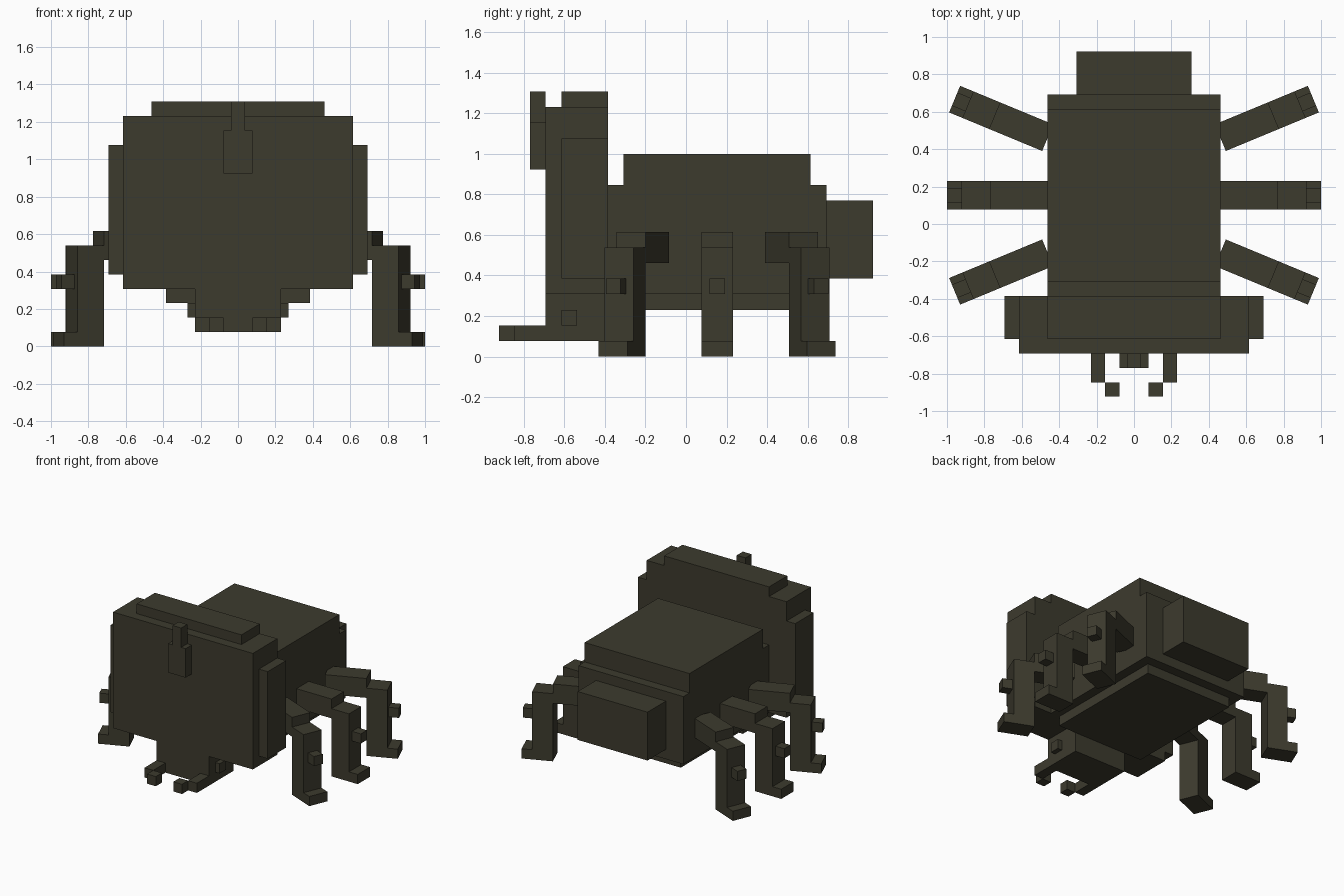
import bpy
import bmesh
import math
from mathutils import Matrix, Vector

cube = bpy.data.objects.get("Cube")
if cube:
    bpy.data.objects.remove(cube, do_unlink=True)

U = 1 / 13  # block size

shell = bpy.data.materials.new("dark olive")
shell.use_nodes = True
olive = (0.046, 0.043, 0.027, 1)
shell.diffuse_color = olive
bsdf = next(n for n in shell.node_tree.nodes if n.type == 'BSDF_PRINCIPLED')
bsdf.inputs["Base Color"].default_value = olive
bsdf.inputs["Roughness"].default_value = 0.9


def blocks(name, boxes, matrix=None):
    """One object from boxes given as (x0, x1, y0, y1, z0, z1) in block units."""
    bm = bmesh.new()
    for x0, x1, y0, y1, z0, z1 in boxes:
        size = Vector((x1 - x0, y1 - y0, z1 - z0)) * U
        mid = Vector((x0 + x1, y0 + y1, z0 + z1)) * U / 2
        bmesh.ops.create_cube(bm, size=1, matrix=Matrix.Translation(mid) @ Matrix.Diagonal(size).to_4x4())
    if matrix:
        bmesh.ops.transform(bm, matrix=matrix, verts=bm.verts)
    bmesh.ops.recalc_face_normals(bm, faces=bm.faces)
    mesh = bpy.data.meshes.new(name)
    bm.to_mesh(mesh)
    bm.free()
    mesh.materials.append(shell)
    obj = bpy.data.objects.new(name, mesh)
    bpy.context.collection.objects.link(obj)
    return obj


# Body
blocks("body", [(-6, 6, -5, 9, 4, 11)])
blocks("back_shell", [(-6, 6, -4, 8, 11, 13)])
blocks("belly", [(-5, 5, -5, 8, 3, 4)])
blocks("tail", [(-4, 4, 9, 12, 5, 10)])

# Head shield with its crest and horn
blocks("head_shield", [(-8, 8, -9, -5, 4, 16)])
blocks("shield_crest", [(-6, 6, -8, -5, 16, 17)])
blocks("horn_base", [(-1, 1, -10, -9, 12, 15)])
blocks("horn_tip", [(-0.5, 0.5, -10, -9, 15, 17)])
blocks("mouth", [(-3, 3, -9, -5, 1, 4)])

# Paired parts
for side, s in (("left", 1), ("right", -1)):
    mirror = Matrix.Diagonal((s, 1, 1, 1))
    blocks(side + "_shield_edge", [(8, 9, -8, -5, 5, 14)], mirror)
    blocks(side + "_eye", [(3, 3.5, -8, -7, 2, 3)], mirror)
    blocks(side + "_mandible", [(2, 3, -11, -9, 1, 2), (1, 2, -12, -11, 1, 2)], mirror)

    # Legs: thigh, shin, foot and spur, fanned about the hip
    for place, hip_y, angle in (("front", -2, -22.5), ("middle", 2, 0), ("back", 6, 22.5)):
        hip = Matrix.Translation((6 * U, hip_y * U, 0))
        turn = Matrix.Rotation(math.radians(angle), 4, 'Z')
        blocks(f"{side}_{place}_leg",
               [(0, 4, -1, 1, 6, 8),
                (4, 6, -1, 1, 0, 7),
                (6, 7, -1, 1, 0, 1),
                (6, 7, -0.5, 0.5, 4, 5)],
               mirror @ hip @ turn)
